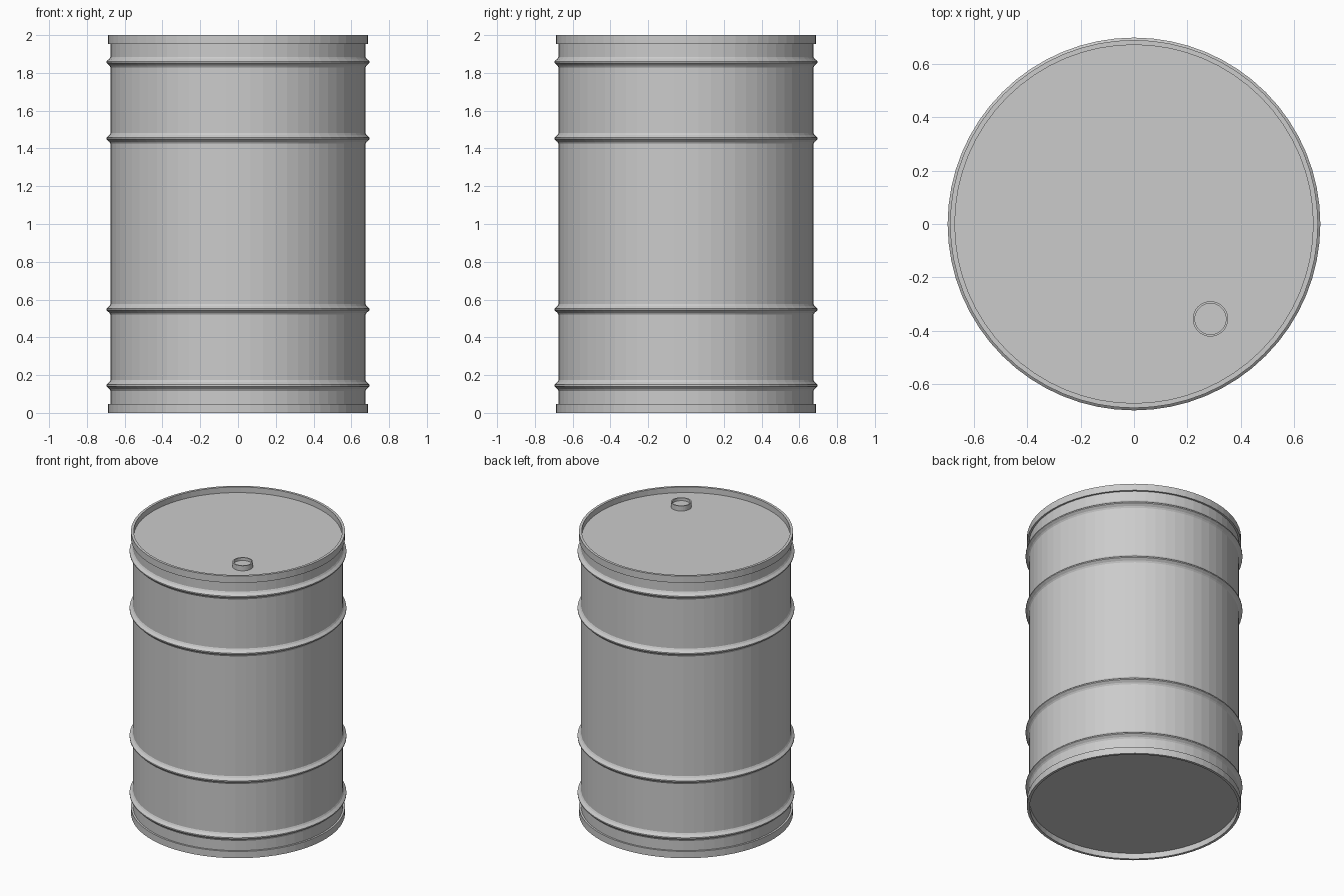
import bpy
import bmesh
import math

SEGMENTS = 64

cube = bpy.data.objects.get("Cube")
if cube:
    bpy.data.objects.remove(cube, do_unlink=True)

grey = bpy.data.materials.new("grey_steel")
grey.use_nodes = True
colour = (0.6, 0.6, 0.6, 1)
grey.diffuse_color = colour
grey.node_tree.nodes["Principled BSDF"].inputs["Base Color"].default_value = colour


def lathe(name, profile, segments, location=(0, 0, 0)):
    """Spin an (radius, height) outline that starts and ends on the axis."""
    bm = bmesh.new()
    verts = [bm.verts.new((r, 0, z)) for r, z in profile]
    edges = [bm.edges.new(pair) for pair in zip(verts, verts[1:])]
    bmesh.ops.spin(bm, geom=verts + edges, cent=(0, 0, 0), axis=(0, 0, 1),
                   angle=math.tau, steps=segments, use_merge=False)
    bmesh.ops.remove_doubles(bm, verts=bm.verts[:], dist=0.0002)
    bmesh.ops.recalc_face_normals(bm, faces=bm.faces[:])
    mesh = bpy.data.meshes.new(name)
    bm.to_mesh(mesh)
    bm.free()
    mesh.materials.append(grey)
    obj = bpy.data.objects.new(name, mesh)
    obj.location = location
    bpy.context.collection.objects.link(obj)
    return obj


# Drum: recessed ends, rolled rims and four pressed hoops
BODY, RIM, INNER, HOOP = 0.675, 0.688, 0.67, 0.697
RECESS, RIM_HEIGHT = 0.04, 0.048
outline = [(0, RECESS), (INNER, RECESS), (INNER, 0), (RIM, 0),
           (RIM, RIM_HEIGHT), (BODY, RIM_HEIGHT)]
for z in (0.145, 0.548, 1.453, 1.857):
    outline += [(BODY, z - 0.028), (BODY + 0.006, z - 0.018), (HOOP, z - 0.004),
                (HOOP, z + 0.004), (BODY + 0.006, z + 0.018), (BODY, z + 0.028)]
outline += [(BODY, 2 - RIM_HEIGHT), (RIM, 2 - RIM_HEIGHT), (RIM, 2),
            (INNER, 2), (INNER, 2 - RECESS), (0, 2 - RECESS)]
lathe("drum", outline, SEGMENTS)

# Filler cap: short collar with a sunken top
lathe("filler_cap", [(0, 0), (0.066, 0), (0.066, 0.036), (0.058, 0.036),
                     (0.058, 0.016), (0, 0.016)], 32, (0.286, -0.355, 2 - RECESS))
